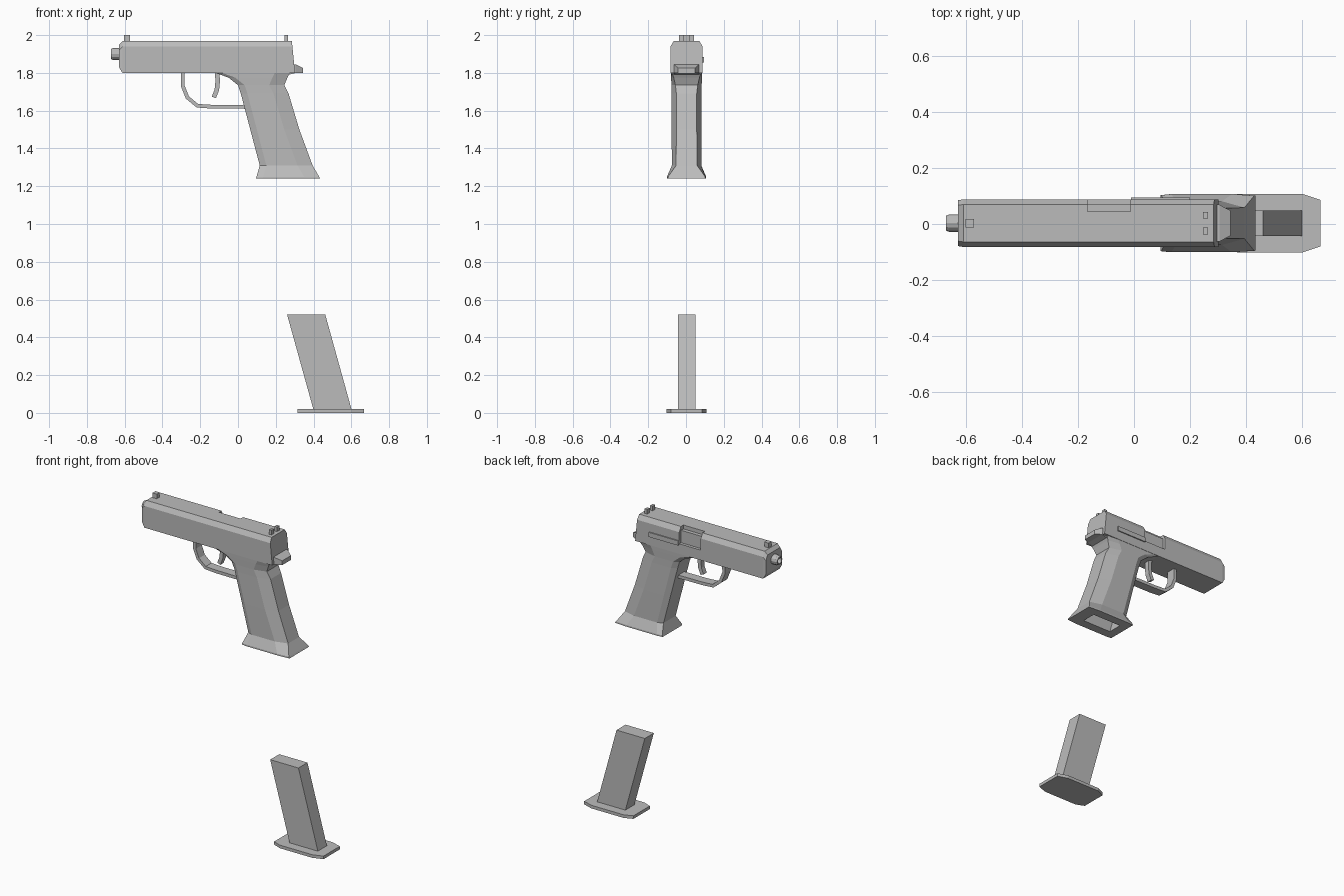
import bpy, bmesh, math
from mathutils import Vector

if "Cube" in bpy.data.objects:
    bpy.data.objects.remove(bpy.data.objects["Cube"])

metal = bpy.data.materials.new("grey metal")
metal.diffuse_color = (0.5, 0.5, 0.5, 1)
metal.use_nodes = True
metal.node_tree.nodes["Principled BSDF"].inputs["Base Color"].default_value = metal.diffuse_color
CY = 0.003  # centre plane of the model


def finish(name, bm):
    bmesh.ops.recalc_face_normals(bm, faces=bm.faces)
    mesh = bpy.data.meshes.new(name)
    bm.to_mesh(mesh)
    bm.free()
    mesh.materials.append(metal)
    obj = bpy.data.objects.new(name, mesh)
    bpy.context.collection.objects.link(obj)
    return obj


def loft(name, rings):
    """Skin equal-length rings of points and cap both ends."""
    bm = bmesh.new()
    rows = [[bm.verts.new((x, y + CY, z)) for x, y, z in ring] for ring in rings]
    n = len(rows[0])
    for a, b in zip(rows, rows[1:]):
        for i in range(n):
            j = (i + 1) % n
            bm.faces.new((a[i], a[j], b[j], b[i]))
    bm.faces.new(rows[0])
    bm.faces.new(rows[-1])
    return finish(name, bm)


def box(name, x0, x1, y0, y1, z0, z1, shear=0.0):
    def ring(z, s):
        return [(x0 + s, y0, z), (x1 + s, y0, z), (x1 + s, y1, z), (x0 + s, y1, z)]
    return loft(name, [ring(z0, 0), ring(z1, shear)])


def ribbon(name, path, thick, half):
    """Rectangular section swept along an x-z path."""
    pts = [Vector(p) for p in path]
    rings = []
    for i, p in enumerate(pts):
        t = (pts[min(i + 1, len(pts) - 1)] - pts[max(i - 1, 0)]).normalized()
        n = Vector((-t.y, t.x)) * thick / 2
        a, b = p + n, p - n
        rings.append([(a.x, -half, a.y), (a.x, half, a.y), (b.x, half, b.y), (b.x, -half, b.y)])
    return loft(name, rings)


def cut(target, cutter):
    mod = target.modifiers.new("cut", 'BOOLEAN')
    mod.operation = 'DIFFERENCE'
    mod.solver = 'EXACT'
    mod.object = cutter
    cutter.hide_render = True
    cutter.hide_viewport = True


# Slide with chamfered top edges and bevelled muzzle end
def slide_ring(xt, xb, zt, zb, w=0.085):
    prof = [(-w, zb), (w, zb), (w, zt - 0.03), (w - 0.018, zt), (-w + 0.018, zt), (-w, zt - 0.03)]
    return [(xb + (xt - xb) * (z - zb) / (zt - zb), y, z) for y, z in prof]


slide = loft("slide", [slide_ring(-0.63, -0.63, 1.95, 1.83, 0.082),
                       slide_ring(-0.61, -0.612, 1.97, 1.80),
                       slide_ring(0.285, 0.302, 1.97, 1.80)])

# Ejection port on one side
cut(slide, box("port_cutter_side", -0.167, -0.013, 0.066, 0.2, 1.865, 2.1))
cut(slide, box("port_cutter_top", -0.167, -0.013, 0.042, 0.2, 1.945, 2.1))
box("slide_catch", -0.01, 0.2, 0.08, 0.092, 1.855, 1.885)

# Barrel tip with open bore
R = 0.031
def circle(x, r):
    return [(x, r * math.cos(i * math.pi / 6), 1.9 + r * math.sin(i * math.pi / 6)) for i in range(12)]


barrel = loft("barrel", [circle(-0.60, R), circle(-0.662, R), circle(-0.672, R * 0.85),
                         circle(-0.672, R * 0.6), circle(-0.635, R * 0.6)])

# Sights
box("front_sight", -0.603, -0.572, -0.015, 0.015, 1.965, 2.0)
for side in (-1, 1):
    c = 0.028 * side
    box("rear_sight", 0.247, 0.265, c - 0.012, c + 0.012, 1.965, 2.0)

# Grip: height, front x, back x, half width, side inset at the corners
SECTIONS = [(1.80, -0.12, 0.275, 0.083, 0.004), (1.775, -0.05, 0.262, 0.082, 0.01),
            (1.735, 0.0, 0.245, 0.08, 0.015), (1.69, 0.015, 0.268, 0.079, 0.018),
            (1.50, 0.065, 0.325, 0.079, 0.018), (1.31, 0.115, 0.395, 0.078, 0.016),
            (1.25, 0.098, 0.43, 0.104, 0.004), (1.24, 0.095, 0.435, 0.104, 0.004)]


def grip_ring(z, f, b, w, i):
    half = [(f, w - i), (f + 0.035, w), (b - 0.08, w), (b, w - i * 1.4)]
    return [(x, y, z) for x, y in half] + [(x, -y, z) for x, y in reversed(half)]


grip = loft("grip", [grip_ring(*s) for s in SECTIONS])
cut(grip, box("magazine_well_cutter", 0.162, 0.365, -0.046, 0.046, 1.2, 1.62, -0.117))

# Rear tang
def tang_ring(x, w, z0, z1):
    return [(x, -w, z0), (x, w, z0), (x, w, z1), (x, -w, z1)]


loft("rear_tang", [tang_ring(0.25, 0.07, 1.785, 1.85), tang_ring(0.305, 0.066, 1.80, 1.845),
                   tang_ring(0.345, 0.045, 1.798, 1.826)])

# Trigger guard and trigger
ribbon("trigger_guard", [(-0.292, 1.81), (-0.292, 1.73), (-0.268, 1.67), (-0.215, 1.626),
                         (-0.14, 1.621), (0.06, 1.62)], 0.02, 0.03)
ribbon("trigger", [(-0.112, 1.81), (-0.107, 1.76), (-0.112, 1.71), (-0.128, 1.67)], 0.024, 0.016)

# Loose magazine with its base plate
box("magazine_body", 0.40, 0.602, -0.046, 0.046, 0.015, 0.52, -0.14)
plate = [(0.315, -0.083), (0.37, -0.105), (0.602, -0.105), (0.667, -0.083)]
plate += [(x, -y) for x, y in reversed(plate)]
loft("magazine_base", [[(x, y, z) for x, y in plate] for z in (0.0, 0.02)])
